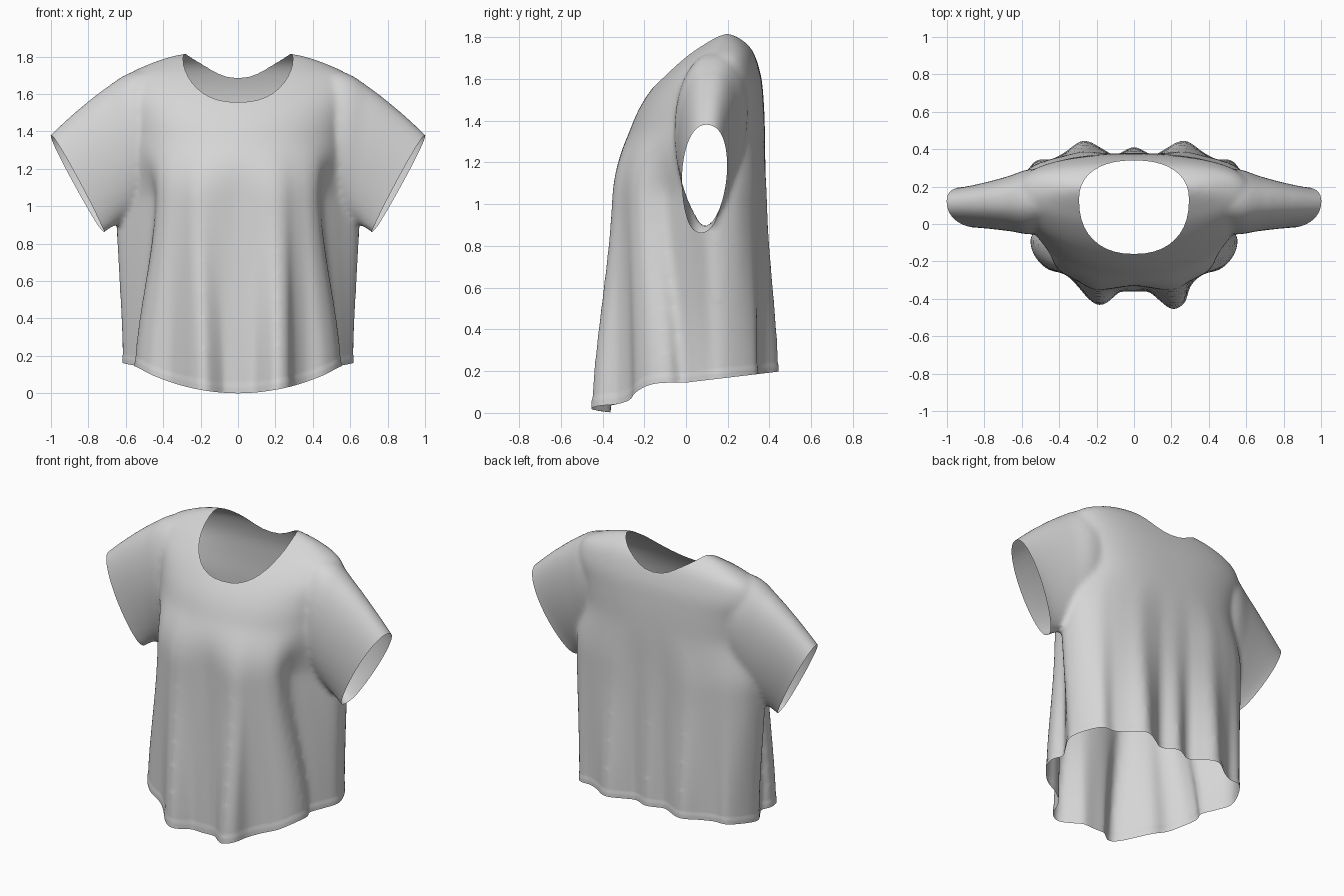
import bpy, bmesh, math
from mathutils import Vector

if "Cube" in bpy.data.objects:
    bpy.data.objects.remove(bpy.data.objects["Cube"])

fabric = bpy.data.materials.new("light grey fabric")
fabric.diffuse_color = (0.67, 0.67, 0.67, 1)
fabric.use_nodes = True
fabric.node_tree.nodes["Principled BSDF"].inputs["Base Color"].default_value = fabric.diffuse_color


def spline(pts, n, closed):
    """Catmull-Rom resampling of tuples, n steps per span."""
    out, m = [], len(pts)
    for i in range(m if closed else m - 1):
        def g(k):
            return Vector(pts[k % m] if closed else pts[max(0, min(m - 1, k))])
        a, b, c, d = g(i - 1), g(i), g(i + 1), g(i + 2)
        for s in range(n):
            t = s / n
            out.append(0.5 * (2 * b + (c - a) * t + (2 * a - 5 * b + 4 * c - d) * t * t
                              + (3 * b - a - 3 * c + d) * t ** 3))
    if not closed:
        out.append(Vector(pts[-1]))
    return out


def mirrored(half):
    """Full outline; the left front pleat sits a little nearer the middle."""
    left = [(-x + .03, y + .02) if y < -.38 else (-x, y) for x, y in half[-2:0:-1]]
    return spline(half + left, 5, True)


def loft(bm, rings):
    """Closed solid through equal-length rings."""
    rows = [[bm.verts.new(p) for p in r] for r in rings]
    n = len(rows[0])
    for a, b in zip(rows, rows[1:]):
        for i in range(n):
            j = (i + 1) % n
            bm.faces.new((a[i], a[j], b[j], b[i]))
    caps = [bm.faces.new(rows[0]), bm.faces.new(rows[-1])]
    bmesh.ops.triangulate(bm, faces=caps)


def smoothstep(a, b, x):
    t = max(0.0, min(1.0, (x - a) / (b - a)))
    return t * t * (3 - 2 * t)


# Torso: pleated hem outline, softer chest outline, then smooth shoulder rings
hem = mirrored([(0, -.36), (.08, -.36), (.13, -.40), (.205, -.455), (.27, -.42), (.30, -.33),
                (.37, -.265), (.46, -.24), (.53, -.17), (.555, -.08), (.525, -.02), (.57, .06),
                (.615, .15), (.585, .25), (.52, .34), (.45, .34), (.37, .38), (.27, .445),
                (.17, .40), (.10, .365), (0, .41)])
chest = mirrored([(0, -.33), (.08, -.34), (.14, -.348), (.2, -.35), (.25, -.335), (.29, -.31),
                  (.34, -.285), (.385, -.26), (.425, -.215), (.435, -.16), (.45, -.09), (.54, 0),
                  (.65, .11), (.625, .23), (.54, .31), (.45, .345), (.37, .365), (.27, .385),
                  (.17, .38), (.10, .375), (0, .38)])
chest_z = 1.12

# z, half width, front y, back y
levels = [(-.12, .60, -.39, .40), (.3, .61, -.39, .40), (.7, .625, -.37, .385),
          (1.0, .62, -.345, .38), (1.2, .59, -.315, .38), (1.35, .58, -.27, .378),
          (1.48, .60, -.212, .373), (1.6, .63, -.125, .362), (1.7, .59, -.025, .335),
          (1.76, .475, .055, .305), (1.80, .36, .12, .26), (1.817, .29, .165, .225)]
rings = []
for z, w, yf, yb in spline(levels, 5, False):
    yc = .1 + .09 * max(0, z / 1.8) ** 4
    fade = smoothstep(-.1, chest_z + .05, z)
    top = smoothstep(chest_z - .1, 1.36, z)
    ring = []
    for h, c in zip(hem, chest):
        d = Vector((c.x, c.y - .1)).normalized()
        depth, e = (yb - yc, 2.6) if d.y > 0 else (yc - yf, 2.1)
        r = ((abs(d.x) / w) ** e + (abs(d.y) / depth) ** e) ** (-1 / e)
        p = h.lerp(c, fade).lerp(Vector((d.x * r, yc + d.y * r)), top)
        ring.append((p.x, p.y, z))
    rings.append(ring)
bm = bmesh.new()
loft(bm, rings)

# Sleeves: top x, top z, bottom x, bottom z, centre y, half depth
sleeve = [(.30, 1.74, .36, 1.10, .17, .13), (.55, 1.722, .50, 1.0, .14, .19),
          (.70, 1.638, .62, .925, .126, .16), (.86, 1.512, .675, .885, .115, .134),
          (1.0, 1.385, .715, .85, .107, .117), (1.06, 1.32, .77, .80, .107, .117)]
for side in (1, -1):
    rings = []
    for tx, tz, bx, bz, yc, hy in spline(sleeve, 5, False):
        ring = []
        for i in range(48):
            a = math.tau * i / 48
            k = .5 + .5 * math.cos(a)
            s = math.copysign(abs(math.sin(a)) ** .88, math.sin(a))
            ring.append((side * (bx + (tx - bx) * k),
                         yc + hy * s * (.72 + .28 * k ** .6) - .04 * (1 - k),
                         bz + (tz - bz) * k))
        rings.append(ring)
    loft(bm, rings)
bmesh.ops.recalc_face_normals(bm, faces=bm.faces)

# Fuse torso and sleeves into one soft skin
me = bpy.data.meshes.new("shirt")
bm.to_mesh(me)
bm.free()
shirt = bpy.data.objects.new("shirt", me)
bpy.context.collection.objects.link(shirt)
rm = shirt.modifiers.new("fuse", 'REMESH')
rm.mode = 'VOXEL'
rm.voxel_size = .015
sm = shirt.modifiers.new("soften", 'SMOOTH')
sm.factor, sm.iterations = .5, 10
bpy.context.view_layer.update()
skin = bpy.data.meshes.new_from_object(shirt.evaluated_get(bpy.context.evaluated_depsgraph_get()))
shirt.modifiers.clear()
shirt.data = skin
bm = bmesh.new()
bm.from_mesh(skin)


def cut(co, no, test, clear=True):
    faces = [f for f in bm.faces if test(f.calc_center_median())]
    geom = list({v for f in faces for v in f.verts}) + list({e for f in faces for e in f.edges}) + faces
    bmesh.ops.bisect_plane(bm, geom=geom, dist=1e-5, plane_co=co, plane_no=no, clear_outer=clear)


# Open the hem and the sleeve cuffs (cuffs turn slightly to the front)
cut((0, 0, 0), (0, 0, -1), lambda c: c.z < .1)
for s in (1, -1):
    cut((s * .86, .09, 1.12), (s * .52, -.09, -.275), lambda c: c.x * s > .67 and c.z > .76)

# Open the neckline along a rounded outline seen from above
neck = []
for i in range(40):
    a = math.tau * i / 40
    c, s = math.cos(a), math.sin(a)
    e = 2 / 2.3
    neck.append(Vector((.294 * math.copysign(abs(c) ** e, c),
                        .13 + (.21 if s > 0 else .29) * math.copysign(abs(s) ** e, s), 0)))
normals = []
for p, q in zip(neck, neck[1:] + neck[:1]):
    t = q - p
    no = Vector((t.y, -t.x, 0)).normalized()
    normals.append((p, no))
    mid = (p + q) / 2
    cut(p, no, lambda c: c.z > 1.45 and (c.xy - mid.xy).length < .06, False)
inside = [f for f in bm.faces if f.calc_center_median().z > 1.4 and
          all((f.calc_center_median() - p).dot(no) < 0 for p, no in normals)]
bmesh.ops.delete(bm, geom=inside, context='FACES')

# Curved hem: low in front, higher at the sides and back; slight turned hem band
bm.normal_update()
for v in bm.verts:
    x, y, z = v.co
    if z < .04:
        v.co += Vector((v.normal.x, v.normal.y, 0)) * .003
    front = .14 * min(1, (x / .55) ** 2)
    back = .145 + .12 * max(0, y)
    h = front + (back - front) * smoothstep(-.25, -.05, y)
    v.co.z += h * max(0, 1 - z / .9)

bmesh.ops.delete(bm, geom=[v for v in bm.verts if not v.link_faces], context='VERTS')
for f in bm.faces:
    f.smooth = True
    f.material_index = 0
bm.to_mesh(skin)
bm.free()
skin.materials.clear()
skin.materials.append(fabric)
